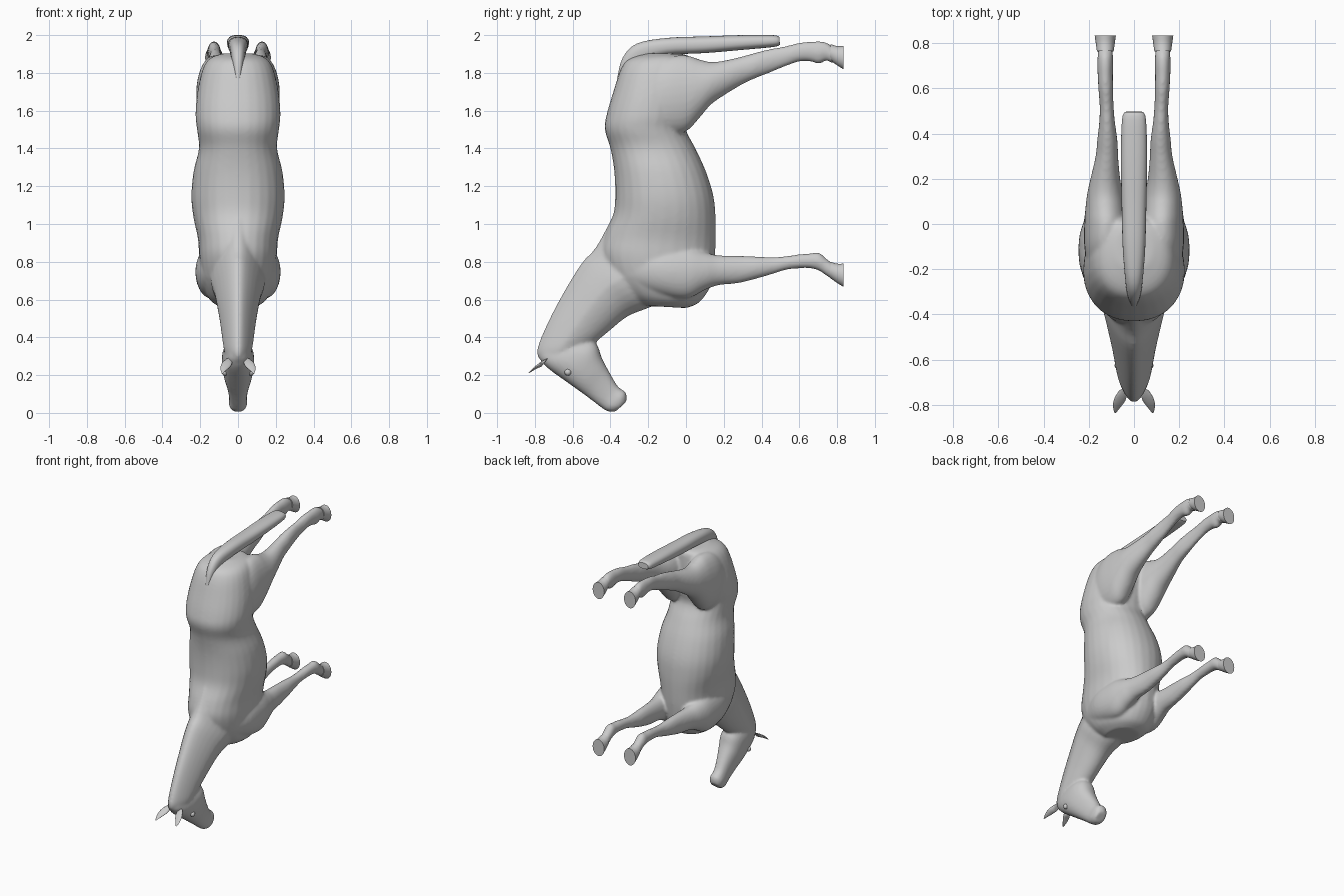
import bpy, bmesh, math
from mathutils import Vector


def catmull(a, b, c, d, t):
    return [0.5 * (2*q + (r-p)*t + (2*p-5*q+4*r-s)*t*t + (3*q-p-3*r+s)*t**3)
            for p, q, r, s in zip(a, b, c, d)]


def loft(bm, rings, side=1, steps=4, n=28, crest=0.0, power=1.0):
    """Skin rings of (top y, top z, bottom y, bottom z, half width, centre x)."""
    rings = [list(r) + [0] * (6 - len(r)) for r in rings]
    path = []
    for i in range(len(rings) - 1):
        a, d = rings[max(i-1, 0)], rings[min(i+2, len(rings)-1)]
        path += [catmull(a, rings[i], rings[i+1], d, k/steps) for k in range(steps)]
    path.append(rings[-1])
    loops = []
    for ty, tz, by, bz, w, cx in path:
        loop = []
        for k in range(n):
            ang = 2 * math.pi * k / n
            c, s = math.cos(ang), math.sin(ang)
            c = math.copysign(abs(c)**power, c)
            s = math.copysign(abs(s)**power, s)
            x = cx + w * s * (1 - crest * max(c, 0))
            loop.append(bm.verts.new((side * x, (ty+by)/2 + c*(ty-by)/2,
                                      (tz+bz)/2 + c*(tz-bz)/2)))
        loops.append(loop)
    for a, b in zip(loops, loops[1:]):
        for k in range(n):
            bm.faces.new((a[k], a[(k+1) % n], b[(k+1) % n], b[k]))
    bm.faces.new(loops[0][::-1])
    bm.faces.new(loops[-1])


def finish(bm, name, angle=50):
    bmesh.ops.recalc_face_normals(bm, faces=bm.faces)
    me = bpy.data.meshes.new(name)
    bm.to_mesh(me)
    bm.free()
    ob = bpy.data.objects.new(name, me)
    bpy.context.collection.objects.link(ob)
    bpy.ops.object.select_all(action='DESELECT')
    ob.select_set(True)
    bpy.context.view_layer.objects.active = ob
    bpy.ops.object.shade_smooth_by_angle(angle=math.radians(angle))
    return ob


body = bmesh.new()

# trunk, from rump down to chest
loft(body, [
    (-.20, 1.905, -.02, 1.90, .08), (-.30, 1.875, .02, 1.885, .145),
    (-.345, 1.82, .03, 1.83, .185), (-.385, 1.70, .03, 1.70, .215),
    (-.42, 1.58, .01, 1.58, .225), (-.43, 1.50, .0, 1.50, .217),
    (-.40, 1.40, .05, 1.40, .207), (-.38, 1.28, .105, 1.28, .235),
    (-.375, 1.15, .145, 1.15, .247), (-.385, 1.05, .157, 1.03, .237),
    (-.43, .94, .157, .90, .212), (-.45, .84, .15, .78, .205),
    (-.41, .72, .13, .67, .19), (-.33, .63, .07, .585, .155),
    (-.25, .57, 0, .555, .10)], power=.92)

# neck
loft(body, [
    (-.385, 1.05, -.05, .62, .13), (-.475, .88, -.20, .555, .145),
    (-.555, .79, -.31, .51, .125), (-.67, .60, -.41, .43, .10),
    (-.75, .44, -.485, .37, .085), (-.79, .33, -.54, .34, .075),
    (-.775, .28, -.60, .30, .06)], crest=.35)

# head
loft(body, [
    (-.775, .285, -.66, .37, .05), (-.73, .235, -.57, .388, .075),
    (-.655, .18, -.48, .372, .086), (-.585, .13, -.445, .29, .076),
    (-.52, .083, -.405, .215, .058), (-.455, .033, -.36, .14, .047),
    (-.415, .008, -.318, .108, .05), (-.375, .005, -.315, .06, .037)], power=.85)

# legs share the same foot shape, offset in height
FOOT = [(.60, .84, .765, .033, .125), (.66, .845, .765, .034, .127),
        (.705, .848, .752, .036, .127), (.745, .815, .725, .034, .127),
        (.78, .79, .705, .036, .127)]
FORE = [(-.30, .84, .68, .05, .12), (-.15, .875, .63, .08, .14),
        (0, .88, .605, .083, .14), (.10, .85, .65, .07, .135),
        (.17, .835, .675, .058, .128), (.28, .832, .687, .047, .122),
        (.38, .828, .712, .042, .12), (.46, .825, .735, .033, .12),
        (.53, .83, .757, .031, .122)] + FOOT
HIND = [(-.22, 1.80, 1.52, .06, .14), (-.10, 1.88, 1.48, .09, .13),
        (0, 1.893, 1.49, .098, .122), (.07, 1.872, 1.56, .09, .125),
        (.13, 1.858, 1.63, .08, .128), (.20, 1.865, 1.68, .066, .127),
        (.30, 1.888, 1.74, .05, .12), (.37, 1.908, 1.772, .045, .118),
        (.45, 1.928, 1.803, .035, .119), (.52, 1.94, 1.832, .031, .121)]
HIND += [(y, a + 1.12, b + 1.095, w, x) for y, a, b, w, x in FOOT[:3]]
HIND += [(y, a + 1.145, b + 1.14, w, x) for y, a, b, w, x in FOOT[3:]]
for side in (1, -1):
    for leg in (FORE, HIND):
        loft(body, [(y, a, y, b, w, x) for y, a, b, w, x in leg], side)

# fuse and soften the body
ob = finish(body, "horse_body")
mod = ob.modifiers.new("fuse", 'REMESH')
mod.mode = 'VOXEL'
mod.voxel_size = .009
mod.use_smooth_shade = True
mod = ob.modifiers.new("soften", 'SMOOTH')
mod.factor = .5
mod.iterations = 10

# hooves
bm = bmesh.new()
for side in (1, -1):
    for dz in (0, 1.152):
        loft(bm, [(.765, .80+dz, .762, .715+dz, .037, .127),
                  (.80, .79+dz, .80, .688+dz, .042, .127),
                  (.833, .79+dz, .833, .668+dz, .047, .127)], side)
finish(bm, "hooves")

# tail
bm = bmesh.new()
loft(bm, [
    (-.365, 1.77, -.33, 1.77, .014), (-.335, 1.88, -.27, 1.82, .03),
    (-.26, 1.955, -.20, 1.865, .04), (-.10, 1.985, -.10, 1.895, .05),
    (.10, 1.993, .10, 1.905, .055), (.30, 2.0, .30, 1.922, .058),
    (.46, 2.0, .46, 1.937, .053), (.495, 1.99, .497, 1.948, .04)], power=.85)
finish(bm, "tail")

# ears
bm = bmesh.new()
for side in (1, -1):
    loft(bm, [(-.765, .245, -.73, .29, .02, .05), (-.79, .235, -.76, .275, .026, .062),
              (-.815, .22, -.795, .25, .018, .075), (-.836, .208, -.832, .214, .004, .083)],
         side, n=16)
finish(bm, "ears")

# eyes
bm = bmesh.new()
for side in (1, -1):
    geo = bmesh.ops.create_uvsphere(bm, u_segments=16, v_segments=10, radius=.018)
    bmesh.ops.translate(bm, verts=geo["verts"], vec=Vector((side*.068, -.625, .215)))
finish(bm, "eyes")
